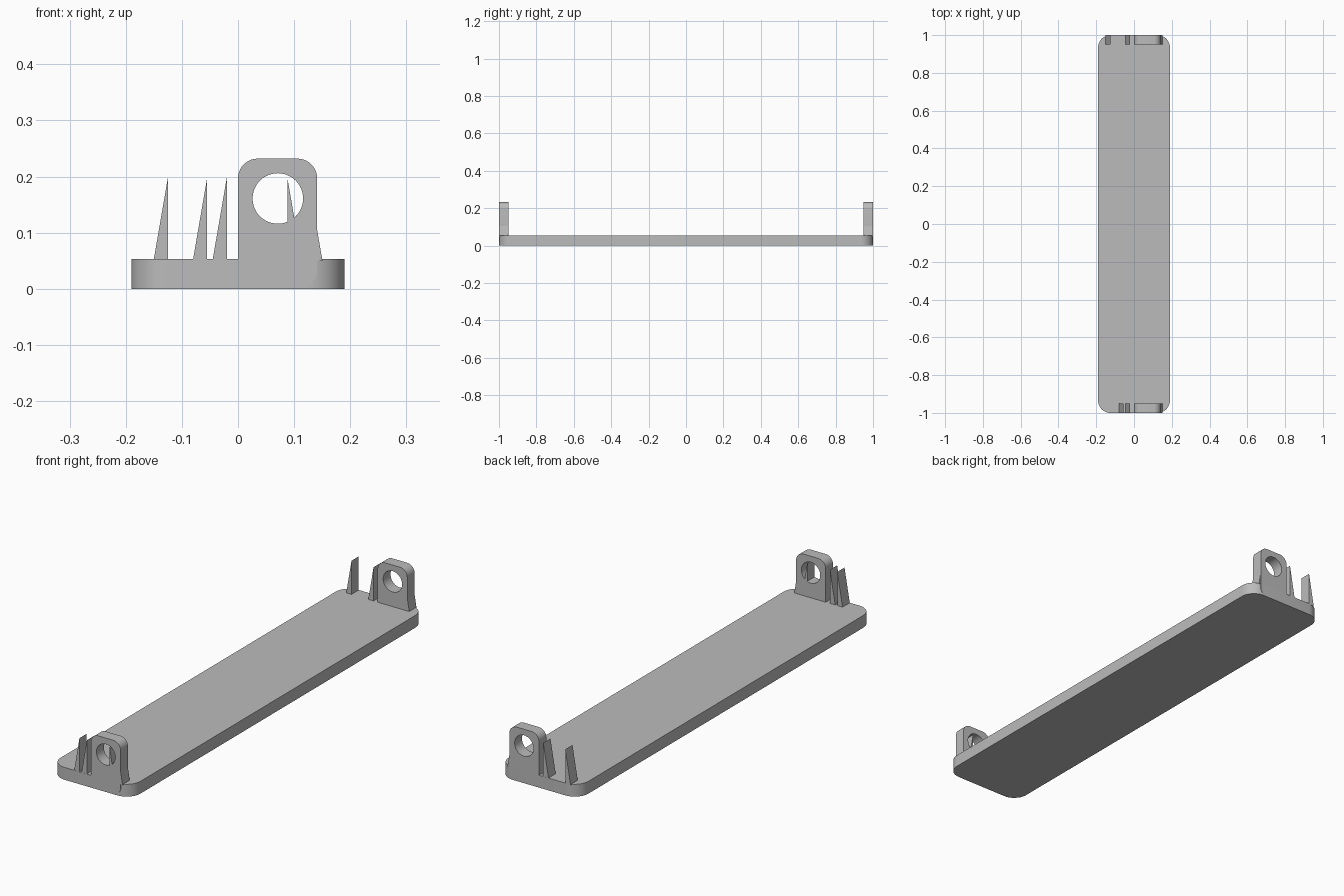
import bpy
import bmesh
from math import pi, cos, sin, radians

cube = bpy.data.objects.get("Cube")
if cube:
    bpy.data.objects.remove(cube, do_unlink=True)

grey = bpy.data.materials.new("plain grey")
grey.use_nodes = True
grey.diffuse_color = (0.5, 0.5, 0.5, 1)
grey.node_tree.nodes["Principled BSDF"].inputs["Base Color"].default_value = (0.5, 0.5, 0.5, 1)


def circle(cx, cy, r, n=48):
    return [(cx + r * cos(2 * pi * i / n), cy + r * sin(2 * pi * i / n)) for i in range(n)]


def rounded_rect(x0, x1, y0, y1, r, n=10):
    centres = [(x1 - r, y1 - r), (x0 + r, y1 - r), (x0 + r, y0 + r), (x1 - r, y0 + r)]
    pts = []
    for q, (cx, cy) in enumerate(centres):
        for i in range(n + 1):
            a = pi / 2 * (q + i / n)
            pts.append((cx + r * cos(a), cy + r * sin(a)))
    return pts


def extrude_profile(name, loops, thickness, location, upright=False):
    """Solid from closed outlines (inner outlines become holes), centred on its thickness."""
    curve = bpy.data.curves.new(name, "CURVE")
    curve.dimensions = "2D"
    curve.fill_mode = "BOTH"
    curve.extrude = thickness / 2
    for pts in loops:
        spline = curve.splines.new("POLY")
        spline.points.add(len(pts) - 1)
        for p, (x, y) in zip(spline.points, pts):
            p.co = (x, y, 0, 1)
        spline.use_cyclic_u = True
    obj = bpy.data.objects.new(name, curve)
    bpy.context.collection.objects.link(obj)
    obj.location = location
    if upright:
        obj.rotation_euler.x = pi / 2
    bpy.ops.object.select_all(action="DESELECT")
    obj.select_set(True)
    bpy.context.view_layer.objects.active = obj
    bpy.ops.object.convert(target="MESH")
    obj = bpy.context.object
    bm = bmesh.new()
    bm.from_mesh(obj.data)
    bmesh.ops.remove_doubles(bm, verts=bm.verts, dist=0.0001)
    bmesh.ops.recalc_face_normals(bm, faces=bm.faces)
    bm.to_mesh(obj.data)
    bm.free()
    obj.data.materials.clear()
    obj.data.materials.append(grey)
    bpy.ops.object.shade_smooth_by_angle(angle=radians(30))
    return obj


# Base plate
TOP = 0.053
extrude_profile("base_plate", [rounded_rect(-0.19, 0.19, -1, 1, 0.065)], TOP, (0, 0, TOP / 2))

# Lugs with a round hole, and thin wedge fins, at each end
DEPTH = 0.05
# Each fin: x of its upright side, direction of its slope
fins = {
    "front": [(-0.055, -1), (-0.02, -1), (0.088, 1), (0.125, 1)],
    "back": [(-0.125, -1), (-0.02, -1), (0.125, 1)],
}
for end, side in (("front", -1), ("back", 1)):
    place = (0, side * (1 - DEPTH / 2), 0)
    lug = [rounded_rect(0, 0.141, 0, 0.232, 0.035), circle(0.071, 0.161, 0.045)]
    extrude_profile(end + "_lug", lug, DEPTH, place, upright=True)
    for i, (x, lean) in enumerate(fins[end]):
        wedge = [(x, TOP - 0.003), (x + lean * 0.0255, TOP - 0.003), (x, 0.198)]
        extrude_profile(f"{end}_fin_{i + 1}", [wedge], DEPTH - 0.001, place, upright=True)
